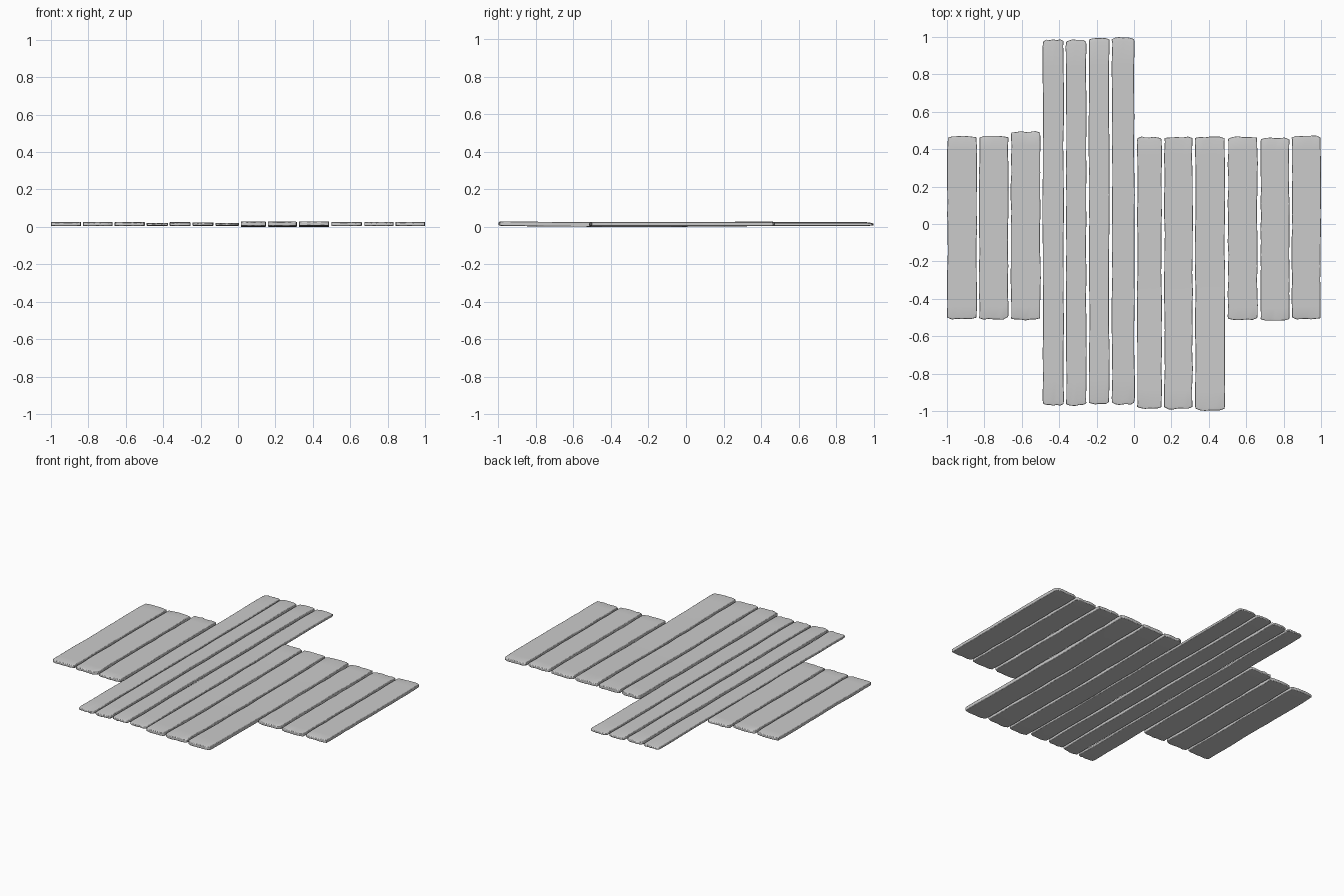
import bpy, bmesh, random
from math import sin, pi

if "Cube" in bpy.data.objects:
    bpy.data.objects.remove(bpy.data.objects["Cube"])

random.seed(4)
NX, NY = 6, 16

# left, right, front, back, bottom, top, sag in the middle
PLANKS = [
    (-1.00, -0.838, -0.512, 0.472, 0.005, 0.026, 0),
    (-0.83, -0.670, -0.512, 0.472, 0.005, 0.026, 0),
    (-0.66, -0.498, -0.516, 0.497, 0.005, 0.025, 0),
    (-0.49, -0.374, -0.972, 0.988, 0.006, 0.021, 0),
    (-0.366, -0.253, -0.972, 0.988, 0.005, 0.025, 0),
    (-0.243, -0.130, -0.966, 0.995, 0.006, 0.024, 0),
    (-0.120, 0.005, -0.968, 1.000, 0.006, 0.022, 0),
    (0.015, 0.150, -0.990, 0.468, 0.005, 0.029, 0.005),
    (0.160, 0.315, -0.992, 0.468, 0.005, 0.029, 0.005),
    (0.325, 0.488, -1.000, 0.468, 0.006, 0.030, 0.006),
    (0.500, 0.662, -0.515, 0.470, 0.005, 0.026, 0),
    (0.675, 0.833, -0.518, 0.464, 0.005, 0.026, 0),
    (0.842, 1.000, -0.512, 0.476, 0.005, 0.026, 0),
]


def plank(name, x0, x1, y0, y1, z0, z1, sag):
    """Worn board: wavy sides, ragged ends with knocked-down corners."""
    inset = lambda n, a: [random.uniform(0, a) for _ in range(n + 1)]
    left, right = inset(NY, 0.005), inset(NY, 0.005)
    front, back = inset(NX, 0.006), inset(NX, 0.006)
    for e in (front, back):
        e[0] += 0.008
        e[-1] += 0.008
    # rows are closer together near the ends
    rows = [0, 0.012] + [k / (NY - 2) for k in range(1, NY - 2)] + [0.988, 1]
    bm = bmesh.new()
    top, bot = [], []
    for j in range(NY + 1):
        t = rows[j]
        for i in range(NX + 1):
            s = i / NX
            x = (x0 + left[j]) * (1 - s) + (x1 - right[j]) * s
            y = (y0 + front[i]) * (1 - t) + (y1 - back[i]) * t
            drop = sag * sin(pi * t)
            worn = random.uniform(0.001, 0.005) if j in (0, NY) else 0
            top.append(bm.verts.new((x, y, z1 - drop - worn)))
            bot.append(bm.verts.new((x, y, z0 - drop + worn * 0.4)))
    w = NX + 1
    for j in range(NY):
        for i in range(NX):
            a = j * w + i
            q = (a, a + 1, a + w + 1, a + w)
            bm.faces.new([top[k] for k in q])
            bm.faces.new([bot[k] for k in reversed(q)])
    # rim
    ring = [i for i in range(NX)] + [j * w + NX for j in range(NY)]
    ring += [NY * w + i for i in range(NX, 0, -1)] + [j * w for j in range(NY, 0, -1)]
    for a, b in zip(ring, ring[1:] + ring[:1]):
        bm.faces.new((bot[a], bot[b], top[b], top[a]))
    bmesh.ops.recalc_face_normals(bm, faces=bm.faces)
    me = bpy.data.meshes.new(name)
    bm.to_mesh(me)
    bm.free()
    ob = bpy.data.objects.new(name, me)
    bpy.context.collection.objects.link(ob)
    ob.select_set(True)
    bpy.context.view_layer.objects.active = ob
    bev = ob.modifiers.new("worn_edges", 'BEVEL')
    bev.width, bev.segments = 0.003, 2
    bev.limit_method, bev.angle_limit = 'ANGLE', 0.9


for n, p in enumerate(PLANKS, 1):
    plank(f"floor_plank_{n:02d}", *p)

bpy.ops.object.shade_smooth_by_angle(angle=0.6)
